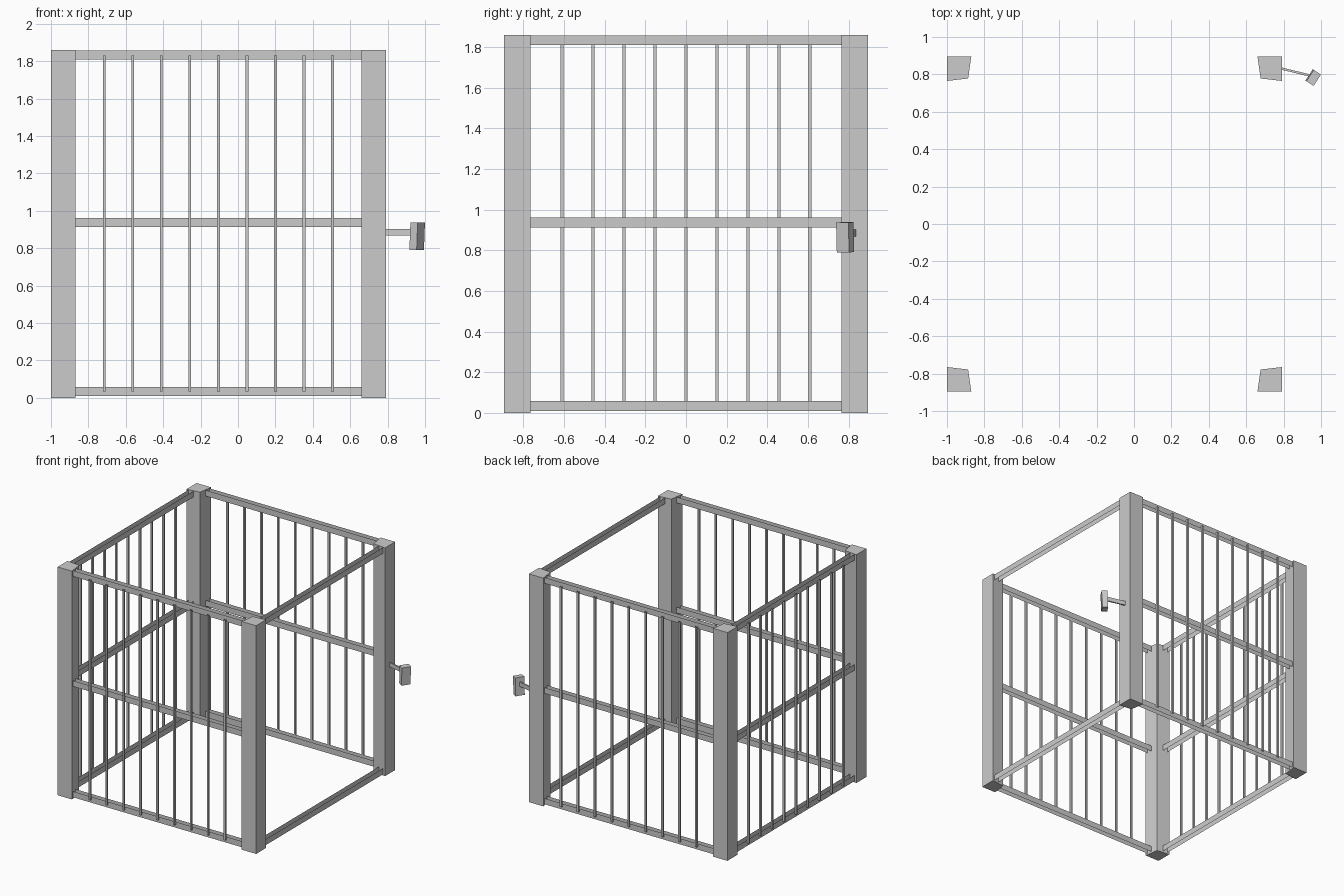
import bpy
import bmesh
from math import radians, atan2, hypot
from mathutils import Matrix, Vector

cube = bpy.data.objects.get("Cube")
if cube:
    bpy.data.objects.remove(cube, do_unlink=True)

CX = -0.105            # centre of the cage along x
HX, HY = 0.895, 0.895  # half sizes of the cage
HEIGHT = 1.86

metal = bpy.data.materials.new("grey metal")
metal.use_nodes = True
color = (0.6, 0.6, 0.6, 1)
metal.diffuse_color = color
metal.node_tree.nodes["Principled BSDF"].inputs["Base Color"].default_value = color


def finish(name, bm):
    bmesh.ops.recalc_face_normals(bm, faces=bm.faces)
    mesh = bpy.data.meshes.new(name)
    bm.to_mesh(mesh)
    bm.free()
    mesh.materials.append(metal)
    obj = bpy.data.objects.new(name, mesh)
    bpy.context.collection.objects.link(obj)
    return obj


def prism(bm, outline, z0, z1, capped=True):
    low = [bm.verts.new((x, y, z0)) for x, y in outline]
    high = [bm.verts.new((x, y, z1)) for x, y in outline]
    n = len(outline)
    for i in range(n):
        j = (i + 1) % n
        bm.faces.new((low[i], low[j], high[j], high[i]))
    if capped:
        bm.faces.new(low)
        bm.faces.new(high)


def box(name, center, size, angle, tilt=0):
    bm = bmesh.new()
    matrix = (Matrix.Translation(center) @ Matrix.Rotation(angle, 4, "Z")
              @ Matrix.Rotation(tilt, 4, "Y") @ Matrix.Diagonal((*size, 1)))
    bmesh.ops.create_cube(bm, size=1, matrix=matrix)
    return finish(name, bm)


# Corner posts, narrowing towards the inside
corner = [(HX, HY), (HX - 0.13, HY), (HX - 0.113, HY - 0.117), (HX, HY - 0.13)]
for side, sx in (("left", 1), ("right", -1)):
    for end, sy in (("front", -1), ("back", 1)):
        bm = bmesh.new()
        prism(bm, [(CX + sx * x, sy * y) for x, y in corner], 0, HEIGHT)
        finish(f"{end}_{side}_post", bm)

# Rails with an outer and an inner wall, and open bars just outside them
RAILS = {"bottom": 0.01, "middle": 0.913, "top": 1.81}
RAIL_HEIGHT = 0.048
RAIL_WALLS = (0.018, 0.06)   # depths below the outer side of the cage
BAR_WALLS = (0.001, 0.016)
PITCH = 0.1525
BAR = 0.0075


def panel(name, place, half, has_bars):
    """place(along, depth) gives x, y; depth is measured inward from the outside."""
    for level, z in RAILS.items():
        if level == "middle" and not has_bars:
            continue
        bm = bmesh.new()
        points = [(-half, z), (half, z), (half, z + RAIL_HEIGHT), (-half, z + RAIL_HEIGHT)]
        for depth in RAIL_WALLS:
            bm.faces.new([bm.verts.new((*place(a, depth), h)) for a, h in points])
        finish(f"{name}_{level}_rail", bm)
    if has_bars:
        bm = bmesh.new()
        outer, inner = BAR_WALLS
        for i in range(-4, 5):
            a = i * PITCH
            ring = [(a - BAR, outer), (a + BAR, outer), (a + BAR, inner), (a - BAR, inner)]
            prism(bm, [place(*p) for p in ring], 0.035, 1.83, capped=False)
        finish(f"{name}_bars", bm)


panel("front", lambda a, d: (CX + a, d - HY), HX - 0.12, True)
panel("back", lambda a, d: (CX + a, HY - d), HX - 0.12, True)
panel("right", lambda a, d: (CX - HX + d, a), HY - 0.12, True)
panel("left", lambda a, d: (CX + HX - d, a), HY - 0.12, False)

# Lock plate on a short arm beside the open side
start, stop = Vector((0.78, 0.833)), Vector((0.945, 0.793))
mid, d = (start + stop) / 2, stop - start
box("lock_arm", (mid.x, mid.y, 0.885), (hypot(d.x, d.y), 0.012, 0.034), atan2(d.y, d.x))
box("lock_plate", (0.958, 0.783, 0.864), (0.046, 0.072, 0.147), radians(-33), radians(2.5))
